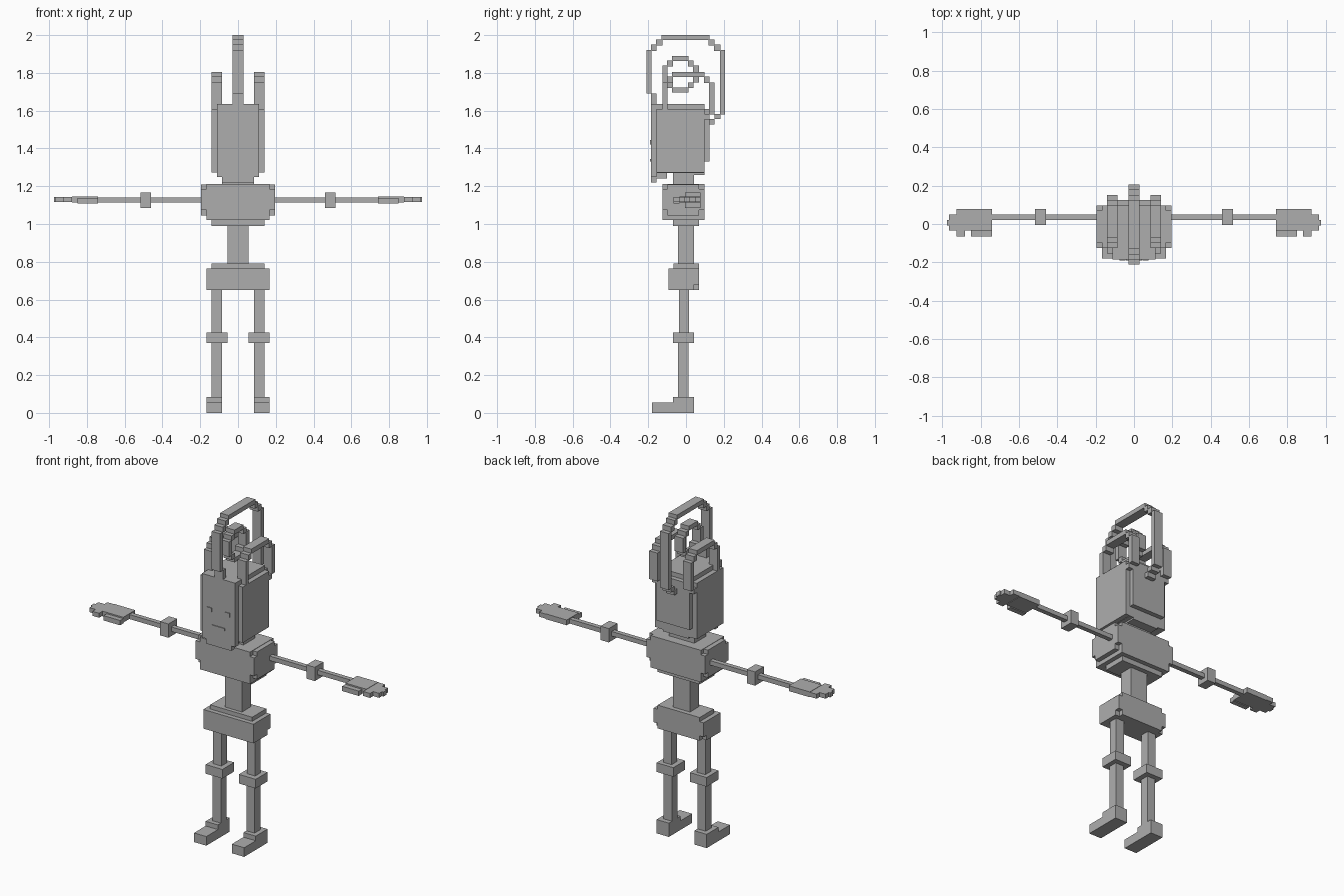
import bpy
import bmesh

grey = bpy.data.materials.new("plain grey")
grey.diffuse_color = (0.42, 0.42, 0.42, 1)


def blocks(name, boxes, mirror=False):
    """One object from boxes (x0, x1, y0, y1, z0, z1), optionally mirrored in x."""
    bm = bmesh.new()
    for x0, x1, y0, y1, z0, z1 in boxes:
        verts = bmesh.ops.create_cube(bm, size=1)["verts"]
        for v in verts:
            v.co = ((x0 + x1) / 2 + v.co.x * (x1 - x0),
                    (y0 + y1) / 2 + v.co.y * (y1 - y0),
                    (z0 + z1) / 2 + v.co.z * (z1 - z0))
    mesh = bpy.data.meshes.new(name)
    bm.to_mesh(mesh)
    bm.free()
    mesh.materials.append(grey)
    obj = bpy.data.objects.new(name, mesh)
    bpy.context.collection.objects.link(obj)
    if mirror:
        obj.modifiers.new("mirror", 'MIRROR').use_axis[0] = True
    return obj


def centred(name, boxes):
    """Boxes given as (half width, y0, y1, z0, z1)."""
    return blocks(name, [(-w, w, *rest) for w, *rest in boxes])


def strip(name, x0, x1, cells, mirror=False):
    """Stepped band in the side plane from cells (y0, y1, z0, z1)."""
    return blocks(name, [(x0, x1, *c) for c in cells], mirror)


# Feet with raised heels
blocks("foot", [(.085, .167, -.18, -.07, 0, .055),
                (.085, .167, -.07, .042, 0, .083)], True)

# Legs and knees
blocks("lower_leg", [(.085, .14, -.042, .012, .083, .37)], True)
blocks("knee", [(.055, .167, -.07, .042, .37, .425)], True)
blocks("upper_leg", [(.085, .14, -.037, .016, .425, .65)], True)

# Pelvis with stepped edges
centred("pelvis", [(.167, -.092, .042, .65, .765),
                   (.14, -.065, .07, .65, .79),
                   (.167, -.065, .07, .68, .765)])

# Waist
centred("waist", [(.056, -.042, .042, .79, .99)])

# Chest, narrowing towards the bottom
centred("chest", [(.195, -.097, .07, 1.045, 1.21),
                  (.195, -.125, .097, 1.075, 1.185),
                  (.167, -.125, .097, 1.02, 1.185),
                  (.14, -.07, .07, .99, 1.21),
                  (.167, -.125, .097, 1.18, 1.212)])

# Arms, elbows and hands
blocks("arm", [(.195, .745, .022, .05, 1.113, 1.14)], True)
blocks("elbow", [(.46, .515, -.005, .078, 1.085, 1.168)], True)
blocks("hand", [(.74, .88, -.035, .078, 1.113, 1.145),
                (.74, .85, -.065, -.035, 1.108, 1.137),
                (.88, .925, -.065, .078, 1.116, 1.143),
                (.925, .965, -.035, .05, 1.116, 1.143),
                (.965, .975, -.008, .022, 1.116, 1.143)], True)

# Neck
centred("neck", [(.085, -.07, .042, 1.21, 1.28),
                 (.085, -.07, .097, 1.26, 1.34)])

# Head with rounded corners and a low chin
centred("head", [(.111, -.185, -.155, 1.25, 1.635),
                 (.111, -.155, .097, 1.27, 1.635),
                 (.111, .097, .125, 1.33, 1.608),
                 (.14, -.155, .097, 1.272, 1.608)])
centred("chin", [(.085, -.185, -.155, 1.22, 1.25),
                 (.085, -.155, -.1, 1.24, 1.27)])

# Thin face plates
blocks("eye", [(.045, .075, -.19, -.185, 1.42, 1.445)], True)
centred("mouth", [(.042, -.19, -.185, 1.33, 1.345)])

# Tall central loop over the head
strip("tall_loop", -.028, .028, [
    (-.185, -.155, 1.63, 1.69), (-.21, -.182, 1.69, 1.92),
    (-.185, -.155, 1.917, 1.95), (-.158, -.125, 1.945, 1.977),
    (-.13, .125, 1.973, 2.0), (.12, .15, 1.945, 1.977),
    (.148, .182, 1.917, 1.95), (.18, .207, 1.58, 1.92),
    (.15, .182, 1.555, 1.582), (.12, .152, 1.527, 1.557)])

# Small closed ring inside the tall loop
strip("inner_ring", -.028, .028, [
    (-.125, -.098, 1.748, 1.838), (-.1, -.07, 1.835, 1.865),
    (-.073, .012, 1.863, 1.89), (.01, .04, 1.835, 1.865),
    (.038, .068, 1.748, 1.838), (.01, .04, 1.72, 1.75),
    (-.073, .012, 1.695, 1.722), (-.1, -.07, 1.72, 1.75)])

# Pair of lower loops at the sides of the head
strip("side_loop", .085, .14, [
    (-.125, -.098, 1.605, 1.75), (-.1, -.07, 1.747, 1.78),
    (-.073, .097, 1.777, 1.805), (.095, .125, 1.747, 1.78),
    (.122, .15, 1.58, 1.75), (.095, .125, 1.553, 1.582)], True)
